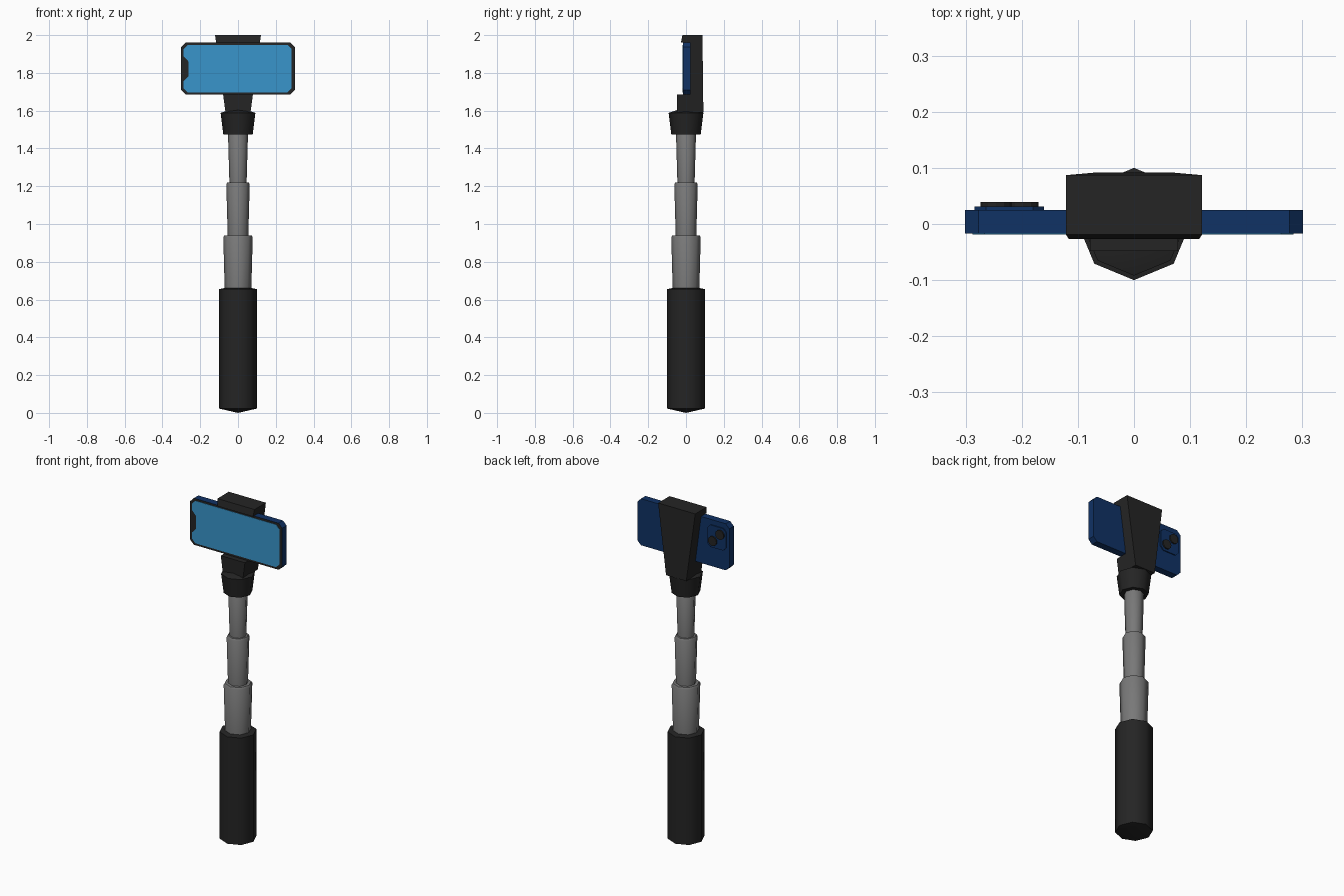
import bpy, bmesh, math

cube = bpy.data.objects.get("Cube")
if cube:
    bpy.data.objects.remove(cube, do_unlink=True)


def material(name, rgb):
    m = bpy.data.materials.new(name)
    m.use_nodes = True
    color = (*rgb, 1.0)
    m.diffuse_color = color
    m.node_tree.nodes["Principled BSDF"].inputs["Base Color"].default_value = color
    return m


BLACK = material("black rubber", (0.018, 0.018, 0.018))
GREY = material("grey metal", (0.19, 0.19, 0.19))
NAVY = material("navy shell", (0.005, 0.032, 0.13))
SCREEN = material("blue screen", (0.04, 0.3, 0.6))


def finish(name, bm, mats, angle=None):
    bmesh.ops.recalc_face_normals(bm, faces=bm.faces)
    mesh = bpy.data.meshes.new(name)
    bm.to_mesh(mesh)
    bm.free()
    for m in mats:
        mesh.materials.append(m)
    obj = bpy.data.objects.new(name, mesh)
    bpy.context.collection.objects.link(obj)
    if angle:
        bpy.ops.object.select_all(action="DESELECT")
        obj.select_set(True)
        bpy.context.view_layer.objects.active = obj
        bpy.ops.object.shade_smooth_by_angle(angle=math.radians(angle))
    return obj


def turned(name, profile, mat, sides=8):
    """Revolve (radius, z) points about the z axis; zero radius makes a tip."""
    bm = bmesh.new()
    rings = []
    for r, z in profile:
        rings.append([bm.verts.new((r * math.cos(a), r * math.sin(a), z))
                      for a in (math.tau * i / sides for i in range(sides))])
    for low, high in zip(rings, rings[1:]):
        for i in range(sides):
            j = (i + 1) % sides
            bm.faces.new((low[i], low[j], high[j], high[i]))
    bmesh.ops.remove_doubles(bm, verts=bm.verts, dist=1e-5)
    return finish(name, bm, [mat], 50)


def prism(outline, y0, y1):
    """Extrude an (x, z) outline from y0 to y1."""
    bm = bmesh.new()
    face = bm.faces.new([bm.verts.new((x, y0, z)) for x, z in outline])
    top = bmesh.ops.extrude_face_region(bm, geom=[face])["geom"]
    for v in top:
        if isinstance(v, bmesh.types.BMVert):
            v.co.y = y1
    bmesh.ops.recalc_face_normals(bm, faces=bm.faces)
    return bm


def cut_rect(x0, x1, z0, z1, c):
    """Rectangle with cut corners, starting at the lower left side."""
    return [(x0, z0 + c), (x0 + c, z0), (x1 - c, z0), (x1, z0 + c),
            (x1, z1 - c), (x1 - c, z1), (x0 + c, z1), (x0, z1 - c)]


# Handle and telescopic tubes
turned("handle", [(0, 0), (0.1, 0.023), (0.1, 0.655), (0, 0.675)], BLACK)
tubes = [("lower_tube", 0.07, 0.078, 0.64, 0.94),
         ("middle_tube", 0.054, 0.062, 0.92, 1.22),
         ("upper_tube", 0.045, 0.053, 1.2, 1.49)]
for name, r0, r1, z0, z1 in tubes:
    turned(name, [(0, z0), (r0, z0), (r1, z1 - 0.01), (r1 - 0.006, z1), (0, z1)], GREY)
turned("collar", [(0, 1.475), (0.078, 1.475), (0.092, 1.588), (0, 1.62)], BLACK)

# Phone clamp: side profile (y, z), widening towards the top
side = [(-0.048, 1.59), (0.092, 1.59), (0.087, 2.0), (-0.019, 2.0),
        (-0.027, 1.96), (0.024, 1.96), (0.024, 1.685), (-0.048, 1.685)]
bm = bmesh.new()
ends = [[bm.verts.new((s * (0.066 + (z - 1.59) * 0.135), y, z)) for y, z in side]
        for s in (-1, 1)]
for ring in ends:
    bm.faces.new(ring)
for i in range(len(side)):
    j = (i + 1) % len(side)
    bm.faces.new((ends[0][i], ends[0][j], ends[1][j], ends[1][i]))
finish("phone_clamp", bm, [BLACK])

# Phone body with a black front
bm = prism(cut_rect(-0.301, 0.301, 1.685, 1.96, 0.024), -0.017, 0.025)
for f in bm.faces:
    f.material_index = 1 if f.normal.y < -0.9 else 0
finish("phone_body", bm, [NAVY, BLACK])

# Screen with a notch on its right side
notch = [(-0.288, 1.888), (-0.262, 1.86), (-0.262, 1.782), (-0.288, 1.755)]
outline = cut_rect(-0.288, 0.284, 1.697, 1.948, 0.022) + notch
finish("screen", prism(outline, -0.019, -0.016), [SCREEN])

# Camera bump and lenses on the back
finish("camera_bump", prism(cut_rect(-0.284, -0.16, 1.80, 1.93, 0.02), 0.024, 0.031), [NAVY])
for name, x, z in (("outer_lens", -0.246, 1.89), ("inner_lens", -0.198, 1.84)):
    ring = [(x + 0.028 * math.cos(math.tau * i / 12), z + 0.028 * math.sin(math.tau * i / 12))
            for i in range(12)]
    finish(name, prism(ring, 0.03, 0.039), [BLACK])
